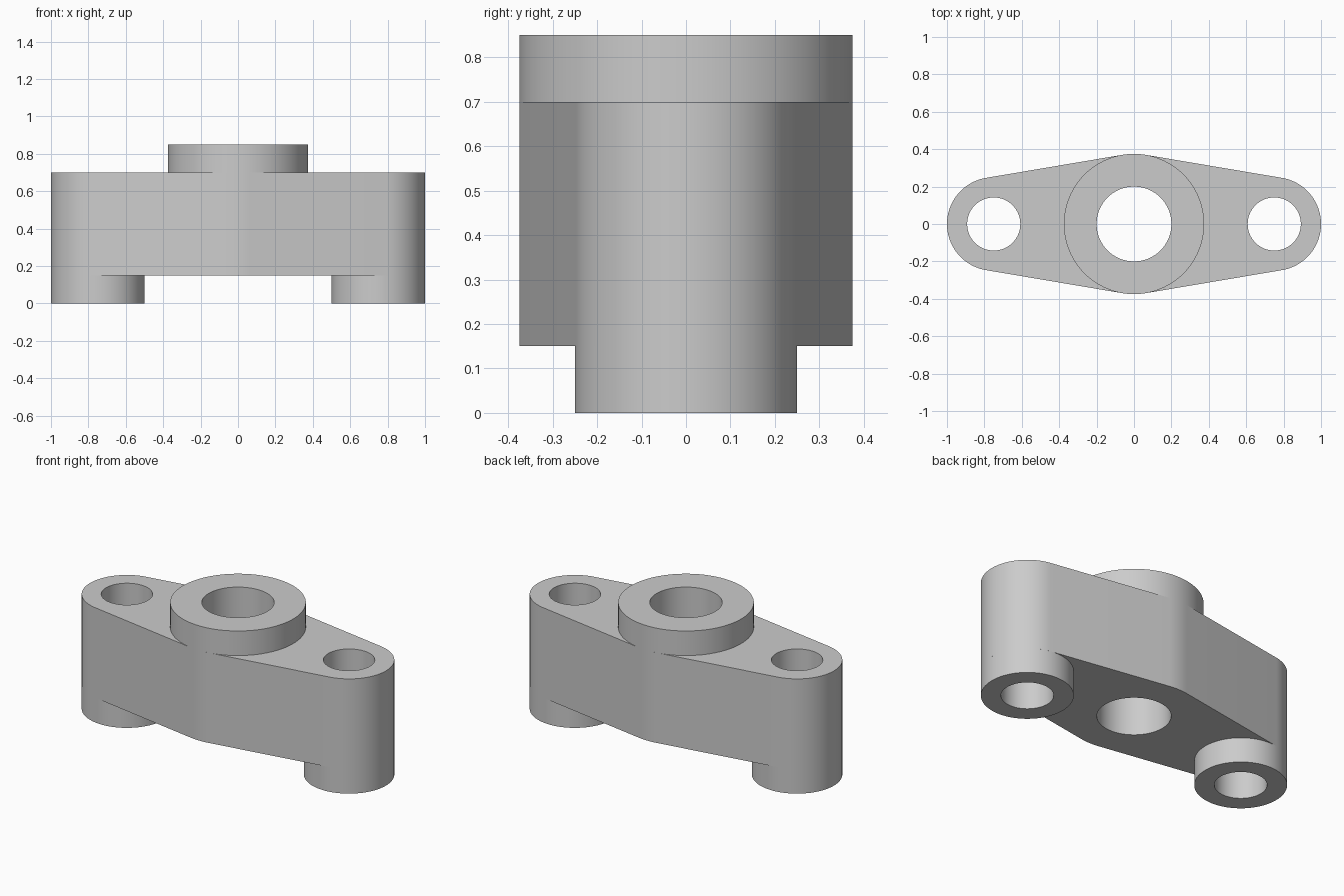
import bpy
import bmesh
import math

cube = bpy.data.objects.get("Cube")
if cube:
    bpy.data.objects.remove(cube, do_unlink=True)

# Main dimensions
HUB_R, BORE_R = 0.375, 0.2
END_X, END_R, BOLT_R = 0.75, 0.25, 0.142
FOOT_TOP, PLATE_TOP, HUB_TOP = 0.15, 0.7, 0.85
SEGMENTS = 96

metal = bpy.data.materials.new("plain grey")
GREY = (0.6, 0.6, 0.6, 1)
metal.diffuse_color = GREY
metal.use_nodes = True
metal.node_tree.nodes["Principled BSDF"].inputs["Base Color"].default_value = GREY


def arc(cx, radius, start, end, count):
    """Points on an arc, both ends included."""
    angles = [start + (end - start) * i / count for i in range(count + 1)]
    return [(cx + radius * math.cos(a), radius * math.sin(a)) for a in angles]


def circle(cx, radius):
    return arc(cx, radius, 0, math.tau, SEGMENTS)[:-1]


def slab(name, loops, z0, z1, open_side=0):
    """Extrude an outline with holes; open_side (-1 or 1) drops a hidden cap."""
    bm = bmesh.new()
    rims = {z0: [], z1: []}
    for loop in loops:
        low, high = ([bm.verts.new((x, y, z)) for x, y in loop] for z in (z0, z1))
        for i in range(len(loop)):
            j = (i + 1) % len(loop)
            bm.faces.new((low[i], low[j], high[j], high[i]))
            rims[z0].append(bm.edges.get((low[i], low[j])))
            rims[z1].append(bm.edges.get((high[i], high[j])))
    for edges in rims.values():
        bmesh.ops.triangle_fill(bm, edges=edges, use_beauty=True, normal=(0, 0, 1))
    bmesh.ops.recalc_face_normals(bm, faces=bm.faces)
    if open_side:
        hidden = [f for f in bm.faces if f.normal.z * open_side > 0.9]
        bmesh.ops.delete(bm, geom=hidden, context="FACES")
    mesh = bpy.data.meshes.new(name)
    bm.to_mesh(mesh)
    bm.free()
    mesh.materials.append(metal)
    obj = bpy.data.objects.new(name, mesh)
    bpy.context.collection.objects.link(obj)
    bpy.ops.object.select_all(action="DESELECT")
    obj.select_set(True)
    bpy.context.view_layer.objects.active = obj
    bpy.ops.object.shade_smooth_by_angle(angle=math.radians(30))
    return obj


# Plate outline: straight sides tangent to the hub and both rounded ends
lean = math.asin((HUB_R - END_R) / END_X)
t = math.pi / 2 - lean
outline = (arc(END_X, END_R, -t, t, SEGMENTS // 2)
           + arc(0, HUB_R, t, math.pi - t, 8)
           + arc(-END_X, END_R, math.pi - t, math.pi + t, SEGMENTS // 2)
           + arc(0, HUB_R, math.pi + t, math.tau - t, 8))
bore = circle(0, BORE_R)
bolt_holes = [circle(side * END_X, BOLT_R) for side in (1, -1)]

slab("flange_plate", [outline, bore, *bolt_holes], FOOT_TOP, PLATE_TOP)

# Raised hub ring on top
slab("hub_ring", [circle(0, HUB_R), bore], PLATE_TOP, HUB_TOP, -1)

# Round feet under both ends
for label, side, hole in zip(("left", "right"), (1, -1), bolt_holes):
    slab(label + "_foot", [circle(side * END_X, END_R), hole], 0, FOOT_TOP, 1)
